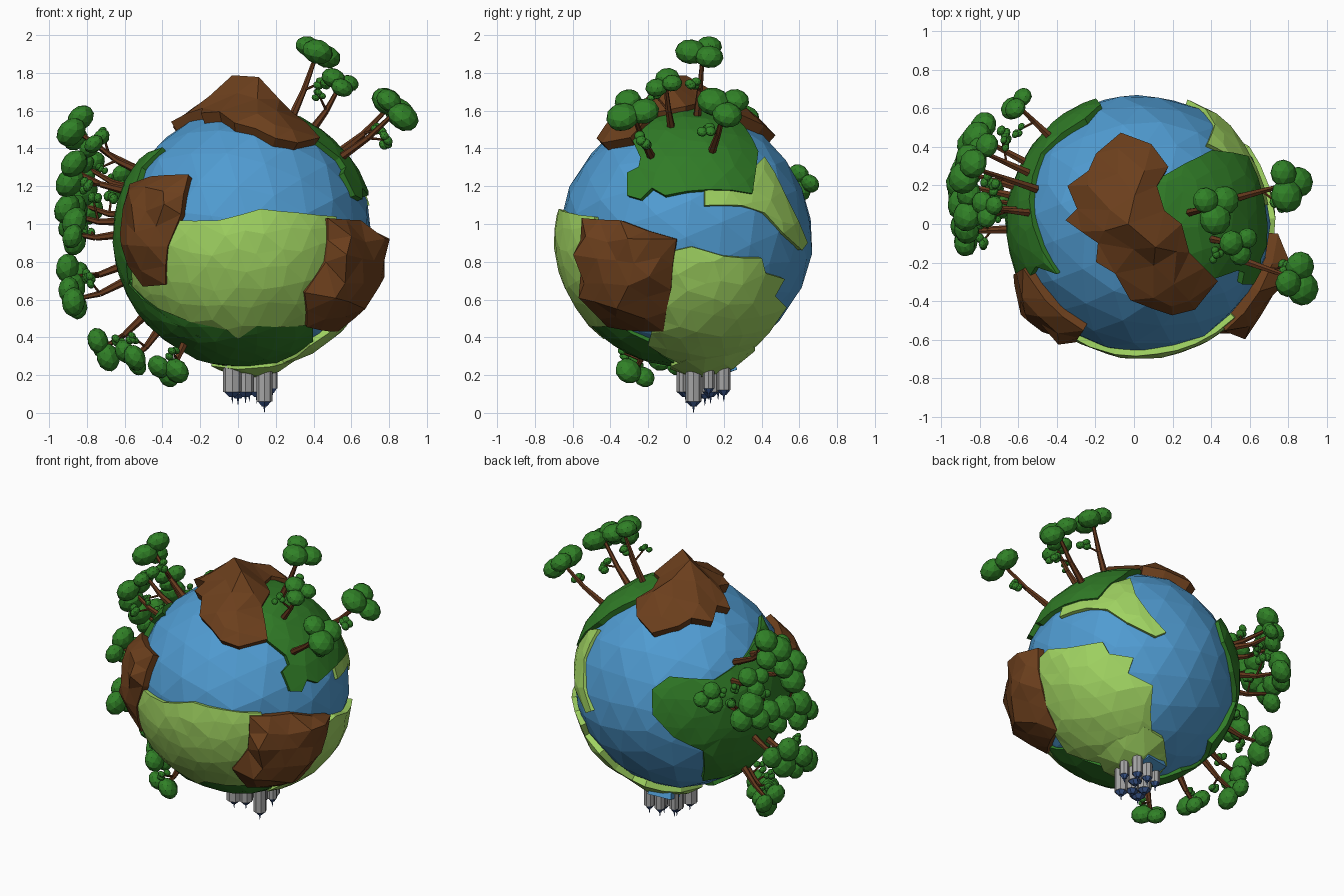
import bpy, bmesh, math, random
from mathutils import Vector, Matrix
from mathutils.geometry import delaunay_2d_cdt

if "Cube" in bpy.data.objects:
    bpy.data.objects.remove(bpy.data.objects["Cube"])

random.seed(7)
C, R = Vector((0.035, 0, 0.93)), 0.675


def mat(name, rgb):
    m = bpy.data.materials.new(name)
    m.diffuse_color = (*rgb, 1)
    m.use_nodes = True
    m.node_tree.nodes["Principled BSDF"].inputs["Base Color"].default_value = m.diffuse_color
    return m


BLUE = mat("sea_blue", (0.08, 0.33, 0.64))
LIGHT = mat("meadow_green", (0.35, 0.65, 0.12))
DARK = mat("forest_green", (0.03, 0.20, 0.02))
BROWN = mat("rock_brown", (0.15, 0.05, 0.012))
BARK = mat("bark_brown", (0.13, 0.04, 0.012))
LEAF = mat("leaf_green", (0.03, 0.22, 0.02))
NAVY = mat("roof_navy", (0.04, 0.09, 0.25))
GREY = mat("tower_grey", (0.38, 0.38, 0.38))


def finish(bm, name, m):
    bmesh.ops.recalc_face_normals(bm, faces=bm.faces)
    me = bpy.data.meshes.new(name)
    bm.to_mesh(me)
    bm.free()
    me.materials.append(m)
    ob = bpy.data.objects.new(name, me)
    bpy.context.collection.objects.link(ob)
    return ob


# Directions on the globe, picked as 2D points in a view (azimuth, elevation)
VIEWS = {"front": (-90, 0), "right": (0, 0), "top": (-90, 90), "bottom": (-90, -90), "back_left": (130, 20)}


def on(view, *pts, lift=0.02):
    a, e = (math.radians(v) for v in VIEWS[view])
    c = Vector((math.cos(e) * math.cos(a), math.cos(e) * math.sin(a), math.sin(e)))
    r = Vector((-math.sin(a), math.cos(a), 0))
    u = c.cross(r)
    o = (0, 0) if "_" in view else (C.dot(r), C.dot(u))
    out = []
    for x, y in pts:
        d = Vector((x - o[0], y - o[1])) / (R + lift)
        if d.length > 0.995:
            d *= 0.995 / d.length
        out.append((r * d.x + u * d.y + c * math.sqrt(1 - d.length_squared)).normalized())
    return out


# Raised land plate: triangulated outline on the globe with a skirt and optional peaks
def land(name, m, outline, base, peak=0.0, rough=0.008, step=0.17, spikes=()):
    mid = sum(outline, Vector()).normalized()
    q = mid.to_track_quat('Z', 'Y')

    def flatten(d):
        p = q.inverted() @ d
        return Vector((p.x, p.y)).normalized() * math.acos(max(-1, min(1, p.z)))

    flat = [flatten(d) for d in outline]
    ring = []
    for i, a in enumerate(flat):
        b = flat[(i + 1) % len(flat)]
        k = max(1, round((b - a).length / 0.2))
        ring += [a.lerp(b, j / k) for j in range(k)]
    n = len(ring)
    size = max(p.length for p in ring)
    tips = [flatten(d) for d, _ in spikes]
    pts, k = ring + tips, int(size / step) + 2
    for i in range(-k, k + 1):
        for j in range(-k, k + 1):
            p = Vector((i + 0.5 * (j % 2) + random.uniform(-.2, .2), j * 0.87 + random.uniform(-.2, .2))) * step
            if min((p - s).length for s in ring + tips) > step * 0.5:
                pts.append(p)
    vs, _, fs, orig, _, _ = delaunay_2d_cdt(pts, [(i, (i + 1) % n) for i in range(n)], [], 1, 1e-5)
    bm, top = bmesh.new(), {}
    for f in fs:
        for i in f:
            if i in top:
                continue
            t = max(vs[i].length, 1e-6)
            d = q @ Vector((vs[i].x / t * math.sin(t), vs[i].y / t * math.sin(t), math.cos(t)))
            h = base
            if not any(o < n for o in orig[i]):
                h += random.uniform(0, rough) + peak * max(0, 1 - t / size)
            for o in orig[i]:
                if n <= o < n + len(tips):
                    h = spikes[o - n][1]
            top[i] = bm.verts.new(C + d * (R + h))
        bm.faces.new([top[i] for i in f])
    rim = [e for e in bm.edges if e.is_boundary]
    for v in bmesh.ops.extrude_edge_only(bm, edges=rim)["geom"]:
        if isinstance(v, bmesh.types.BMVert):
            v.co = C + (v.co - C).normalized() * R * 0.965
    return finish(bm, name, m)


# Sea globe
bm = bmesh.new()
bmesh.ops.create_icosphere(bm, subdivisions=3, radius=R, matrix=Matrix.Rotation(0.4, 4, 'X'))
for v in bm.verts:
    v.co = C + v.co * random.uniform(0.985, 1.008)
finish(bm, "sea_globe", BLUE)

# Plains
land("front_plain", LIGHT, on("front", (-.45, 1.03), (-.1, 1.02), (.12, 1.08), (.32, 1.06), (.52, 1.04), (.58, .8),
     (.48, .5), (.34, .46), (.1, .46), (0, .39), (-.06, .44), (-.25, .48), (-.42, .55), (-.56, .67), (-.56, .9)), .02)
land("right_plain", LIGHT, on("right", (-.1, .85), (.03, .88), (.2, .83), (.4, .82), (.42, .74), (.52, .71), (.47, .62),
     (.53, .56), (.44, .43), (.31, .31), (.15, .26), (-.02, .26), (-.2, .36), (-.16, .6)), .025, .02)
land("south_cap", LIGHT, on("bottom", (.3, 0), (.36, -.2), (.22, -.36), (.06, -.36), (-.1, -.2), (-.14, -.02), (0, .08),
     (.18, .08)), .03, .055)
land("southern_bay", BLUE, on("bottom", (-.03, -.1), (.12, -.12), (.1, -.25), (-.05, -.23)), .08)
land("east_strip", LIGHT, on("right", (.1, 1.18), (.1, 1.1), (.3, 1.1), (.42, 1.06), (.52, .95), (.62, .86), (.65, .9),
     (.6, 1.02), (.52, 1.18), (.42, 1.36), (.36, 1.3), (.36, 1.18)), .015)

# Forest land
land("west_forest_land", DARK, on("back_left", (-.24, .01), (-.13, .09), (.16, .06), (.36, .18), (.5, .42))
     + on("front", (-.51, 1.3), (-.54, 1), (-.58, .68), (-.42, .54), (-.2, .4))
     + on("back_left", (.36, -.56), (.09, -.61), (.08, -.4), (-.11, -.3), (-.24, -.15)), .02)
land("south_forest_land", DARK, on("front", (-.58, .7), (-.42, .56), (-.25, .49), (-.06, .45), (0, .4), (.1, .47),
     (.4, .47)) + on("bottom", (.4, .2), (.2, .06), (-.1, .02), (-.3, -.12), (-.5, -.1)), .015)
land("northeast_forest_land", DARK, on("right", (-.24, 1.35), (-.25, 1.3), (-.31, 1.27), (-.31, 1.15), (-.24, 1.13),
     (-.18, 1.19), (-.11, 1.15), (.35, 1.16), (.38, 1.38)) + on("top", (.4, .38), (.26, .31), (.1, .22), (.15, .06),
     (.22, -.02), (.26, -.17), (.42, -.28)), .025)

# Mountains
land("north_mountain", BROWN, on("top", (-.07, .48), (.09, .42), (.18, .3), (.12, .2), (.16, .07), (.25, 0), (.29, -.15),
     (.44, -.3), (.32, -.45), (.2, -.48), (-.02, -.4), (-.1, -.26), (-.2, -.2), (-.19, -.1), (-.36, .02), (-.3, .08),
     (-.35, .2), (-.24, .28), (-.2, .37), lift=.06), .05, .055, .02, .2,
     spikes=[(d, .185) for d in on("top", (-.03, .0), (.11, -.12), lift=.18)])
land("left_mountain", BROWN, on("front", (-.57, 1.21), (-.46, 1.25), (-.26, 1.26), (-.3, 1.05), (-.37, .88), (-.38, .68),
     (-.5, .67), (-.58, .78), (-.62, .95), lift=.03), .035, .04, .05)
land("right_mountain", BROWN, on("front", (.47, 1.03), (.46, .8), (.35, .64), (.36, .46), lift=.03)
     + on("right", (-.12, .43), (-.08, .65), (-.05, .92), (-.35, 1.02), lift=.04), .038, .09, .06)


# Trees: bent trunk with a side twig and flattened leaf clumps
def limb(bm, a, b, r1, r2):
    d = b - a
    M = Matrix.Translation((a + b) / 2) @ d.to_track_quat('Z', 'Y').to_matrix().to_4x4()
    bmesh.ops.create_cone(bm, cap_ends=True, segments=6, radius1=r1, radius2=r2, depth=d.length, matrix=M)


def clump(bm, p, d, r):
    M = Matrix.Translation(p) @ d.to_track_quat('Z', 'Y').to_matrix().to_4x4() @ Matrix.Diagonal((r, r, r * .78, 1))
    bmesh.ops.create_icosphere(bm, subdivisions=2, radius=1, matrix=M)


def tree(name, top, r):
    top = Vector(top)
    d = (top - C).normalized()
    up = (d + Vector((0, 0, .4))).normalized()
    s = d.cross(Vector((0, 1, .3))).normalized()
    t = d.cross(s)
    base = C + d * (R - .01)
    knee = base.lerp(top, .5) - Vector((0, 0, .02))
    wood, leaf = bmesh.new(), bmesh.new()
    limb(wood, base, knee, .023, .016)
    limb(wood, knee, top, .016, .01)
    a0 = random.uniform(0, 6.28)
    for i in range(3):
        a = a0 + i * 2.1
        off = (s * math.cos(a) + t * math.sin(a)) * r * .85
        clump(leaf, top + off + d * random.uniform(-.02, .015), up, r * (1.1, 1, .9)[i])
    twig = base.lerp(top, .62) + (s * math.cos(a0 + 1) + t * math.sin(a0 + 1)) * .09
    limb(wood, knee, twig, .008, .005)
    for i in range(4):
        clump(leaf, twig + Vector([random.uniform(-.025, .025) for _ in range(3)]), d, r * .36)
    finish(wood, name + "_trunk", BARK)
    finish(leaf, name + "_leaves", LEAF)


EAST = [(.42, .09, 1.91, .076), (.85, -.29, 1.61, .08), (.81, .21, 1.63, .08), (.55, -.11, 1.75, .06)]
WEST = [(-.61, .62, 1.22, .058), (-.82, .46, 1.1, .078), (-.86, .3, 1.5, .078), (-.88, .1, 1.29, .08),
        (-.88, .27, 1.05, .075), (-.88, -.04, .95, .075), (-.87, .2, .72, .078), (-.87, -.03, .6, .072),
        (-.72, .12, .34, .07), (-.56, -.08, .29, .066), (-.37, -.27, .22, .066), (-.76, .08, 1.43, .055),
        (-.8, .38, 1.3, .06)]
for i, (x, y, z, r) in enumerate(EAST + WEST):
    tree(f"tree_{i + 1}", (x, y, z), r)

# Upside-down city: octagonal towers with navy roofs and spires
TOWERS = [(.14, .04, .042, .06), (-.03, 0, .05, .11), (.04, .03, .045, .11), (.0, .1, .045, .1), (.18, .12, .03, .13),
          (.1, .13, .045, .11), (.06, .2, .035, .12), (.14, .2, .035, .12), (-.03, .17, .03, .13)]
body, roof = bmesh.new(), bmesh.new()
for x, y, r, z in TOWERS:
    def p(h):
        return Vector((x, y, h))
    bmesh.ops.create_cone(body, cap_ends=True, segments=8, radius1=r, radius2=r, depth=.32 - z,
                          matrix=Matrix.Translation(p((.32 + z) / 2)))
    limb(roof, p(z), p(z - .025), r * .95, r * .4)
    limb(roof, p(z - .02), p(z - .06), .007, .001)
finish(body, "city_towers", GREY)
finish(roof, "city_roofs", NAVY)
